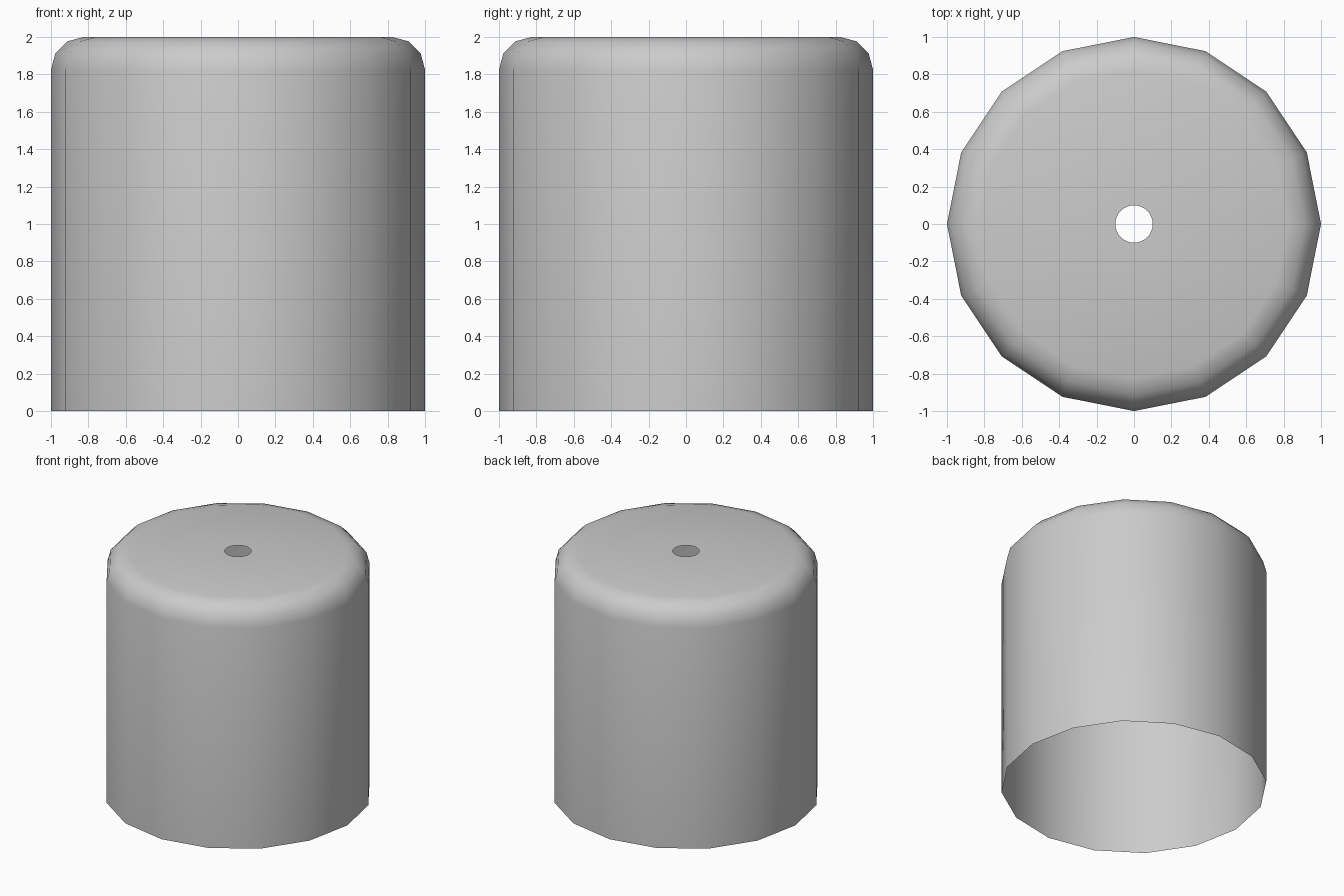
import bpy, bmesh
from math import sin, cos, pi, radians

if "Cube" in bpy.data.objects:
    bpy.data.objects.remove(bpy.data.objects["Cube"])

SIDES, HOLE_SIDES = 16, 32
BEVEL = 0.175

bm = bmesh.new()


def ring(radius, z, count):
    verts = [bm.verts.new((radius * cos(2 * pi * i / count),
                           radius * sin(2 * pi * i / count), z)) for i in range(count)]
    edges = [bm.edges.new((verts[i], verts[(i + 1) % count])) for i in range(count)]
    return verts, edges


# Open-bottomed wall with a three-step rounded shoulder
profile = [(1.0, 0.0)]
for k in range(4):
    a = k * pi / 6
    profile.append((1 - BEVEL + BEVEL * cos(a), 2 - BEVEL + BEVEL * sin(a)))
rings = [ring(r, z, SIDES) for r, z in profile]
for (low, _), (high, _) in zip(rings, rings[1:]):
    for i in range(SIDES):
        j = (i + 1) % SIDES
        bm.faces.new((low[i], low[j], high[j], high[i]))

# Flat top with a small round hole: two inner vertices per outer side
outer = rings[-1][0]
hole, _ = ring(0.1, 2.0, HOLE_SIDES)
for i in range(SIDES):
    j = (i + 1) % SIDES
    a, b, c = hole[2 * i], hole[2 * i + 1], hole[(2 * i + 2) % HOLE_SIDES]
    bm.faces.new((outer[i], outer[j], b))
    bm.faces.new((outer[i], b, a))
    bm.faces.new((outer[j], c, b))

mesh = bpy.data.meshes.new("cap_shell")
bm.to_mesh(mesh)
bm.free()
cap = bpy.data.objects.new("cap_shell", mesh)
bpy.context.collection.objects.link(cap)

# Smooth shading
bpy.context.view_layer.objects.active = cap
cap.select_set(True)
bpy.ops.object.shade_smooth_by_angle(angle=radians(40))
